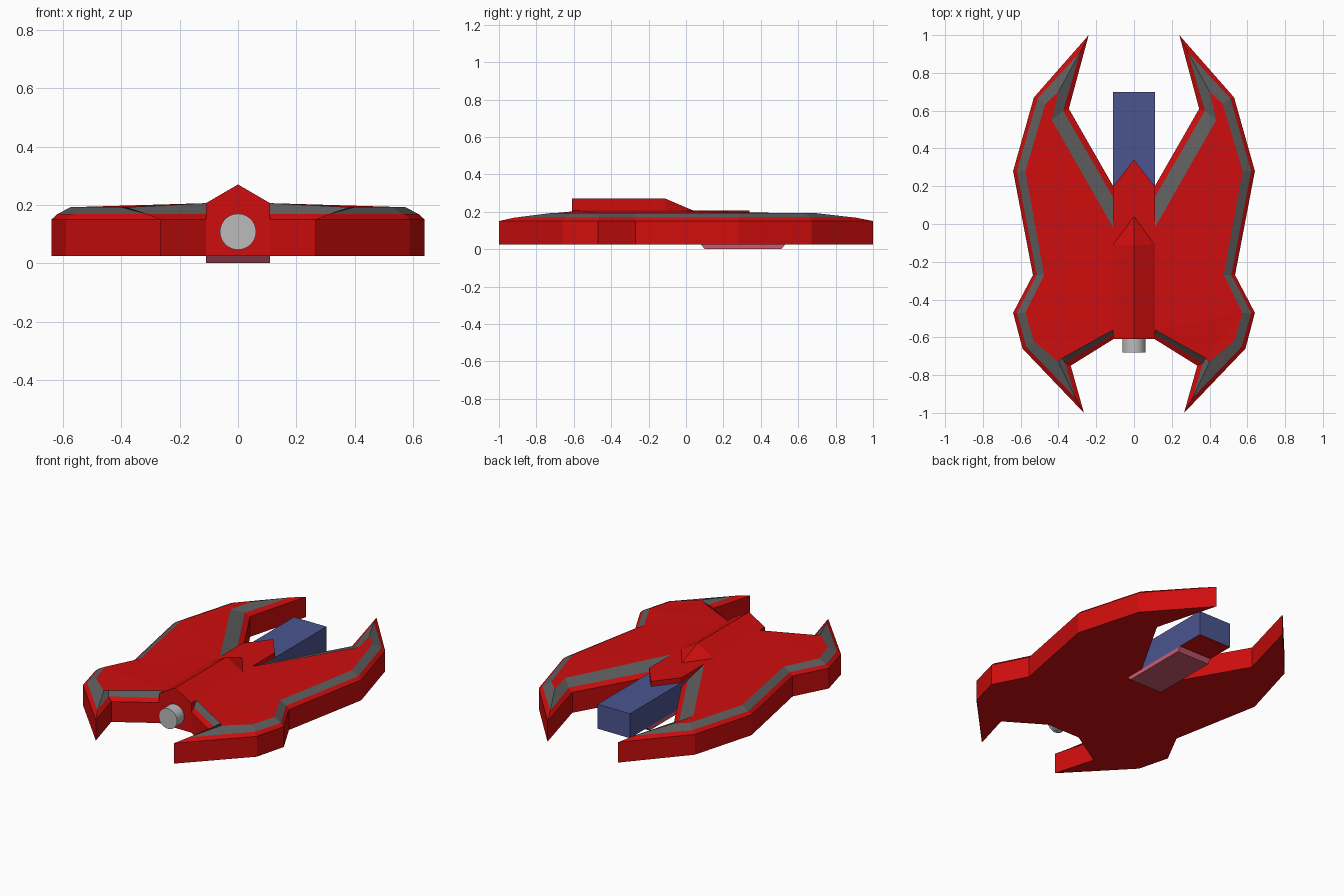
import bpy
import bmesh
from mathutils import Vector

default_cube = bpy.data.objects.get("Cube")
if default_cube:
    bpy.data.objects.remove(default_cube, do_unlink=True)


def make_material(name, red, green, blue):
    material = bpy.data.materials.new(name)
    material.use_nodes = True
    colour = (red, green, blue, 1)
    material.diffuse_color = colour
    shader = material.node_tree.nodes["Principled BSDF"]
    shader.inputs["Base Color"].default_value = colour
    shader.inputs["Roughness"].default_value = 0.6
    return material


RED = make_material("hull red", 0.62, 0.004, 0.004)
GREY = make_material("stripe grey", 0.11, 0.11, 0.11)
BLUE = make_material("pod blue", 0.07, 0.09, 0.28)
PINK = make_material("belly pink", 0.6, 0.105, 0.16)
SILVER = make_material("nozzle silver", 0.5, 0.5, 0.5)


def finish(name, bm, materials):
    """Turn a bmesh into a named object with outward normals."""
    bmesh.ops.recalc_face_normals(bm, faces=bm.faces[:])
    mesh = bpy.data.meshes.new(name)
    bm.to_mesh(mesh)
    bm.free()
    for material in materials:
        mesh.materials.append(material)
    obj = bpy.data.objects.new(name, mesh)
    bpy.context.collection.objects.link(obj)
    return obj


def ring_of(bm, points, heights):
    return [bm.verts.new((x, y, z)) for (x, y), z in zip(points, heights)]


def bridge(bm, lower, upper, closed=False, index=0):
    """Join two rings of equal length with quads."""
    count = len(lower)
    for i in range(count if closed else count - 1):
        j = (i + 1) % count
        face = bm.faces.new((lower[i], lower[j], upper[j], upper[i]))
        face.material_index = index


def prism(name, lower_points, upper_points, bottom, top, materials):
    bm = bmesh.new()
    count = len(lower_points)
    lower = ring_of(bm, lower_points, [bottom] * count)
    upper = ring_of(bm, upper_points, [top] * count)
    bridge(bm, lower, upper, closed=True)
    bm.faces.new(lower)
    bm.faces.new(upper)
    return finish(name, bm, materials)


def rectangle(half_width, front, back):
    return [(-half_width, front), (half_width, front),
            (half_width, back), (-half_width, back)]


# Shared dimensions
FLOOR, EDGE, DECK = 0.025, 0.15, 0.206
HALF = 0.11
NOSE = -0.61

# Wing: outline, outer stripe edge and inner stripe edge, from back to front
outline = [(HALF, .2), (.345, .61), (.24, 1), (.53, .67), (.64, .28),
           (.535, -.27), (.64, -.47), (.59, -.66), (.265, -1),
           (.335, -.75), (HALF, NOSE)]
stripe_outer = [(HALF, .14), (.375, .6), (.285, .91), (.51, .665), (.62, .28),
                (.515, -.27), (.62, -.47), (.57, -.65), (.31, -.92),
                (.365, -.735), (HALF, -.585)]
stripe_inner = [(HALF, -.02), (.435, .55), (.4, .7), (.47, .635), (.575, .28),
                (.475, -.27), (.575, -.47), (.53, -.62), (.4, -.73),
                (.38, -.71), (HALF, -.56)]

bm = bmesh.new()
count = len(outline)
base = ring_of(bm, outline, [FLOOR] * count)
rim = ring_of(bm, outline, [EDGE] * count)
outer = ring_of(bm, stripe_outer, [0.168] * count)
inner = ring_of(bm, stripe_inner, [DECK if x == HALF else 0.192 for x, y in stripe_inner])
bridge(bm, base, rim)
bridge(bm, rim, outer)
bridge(bm, outer, inner, index=1)
bm.faces.new(base)
deck = bm.faces.new(inner)
bm.faces.new([ring[0] for ring in (base, rim, outer, inner)]
             + [ring[-1] for ring in (inner, outer, rim, base)])
bmesh.ops.triangulate(bm, faces=[deck])
wings = finish("wings", bm, [RED, GREY])
wings.modifiers.new("Mirror", "MIRROR").use_mirror_merge = False

# Central hull with a pointed rear deck
hull_plan = [(-HALF, NOSE), (HALF, NOSE), (HALF, .2), (0, .34), (-HALF, .2)]
prism("central_hull", hull_plan, hull_plan, FLOOR, DECK, [RED])

# Gabled spine ending in a sloped point
bm = bmesh.new()
ridge_end, crest = -0.11, 0.27
section = [(-HALF, DECK), (0, crest), (HALF, DECK)]
front = [bm.verts.new((x, NOSE, z)) for x, z in section]
back = [bm.verts.new((x, ridge_end, z)) for x, z in section]
point = bm.verts.new((0, 0.04, DECK))
bridge(bm, front, back)
bm.faces.new(front)
bm.faces.new((back[0], back[1], point))
bm.faces.new((back[1], back[2], point))
bm.faces.new((front[0], front[2], back[2], point, back[0]))
finish("spine", bm, [RED])

# Rear pod, blue with a red underside
pod_plan = rectangle(HALF, 0.1, 0.7)
pod = prism("rear_pod", pod_plan, pod_plan, FLOOR, 0.175, [BLUE, RED])
for polygon in pod.data.polygons:
    polygon.material_index = int(polygon.normal.z < -0.5)

# Belly plate with sloped ends
prism("belly_plate", rectangle(HALF, 0.1, 0.51),
      rectangle(HALF, 0.08, 0.53), 0, FLOOR, [PINK])

# Round nozzle on the front
bpy.ops.mesh.primitive_cylinder_add(
    vertices=32, radius=0.062, depth=0.1,
    location=Vector((0, -0.63, 0.108)), rotation=(1.5708, 0, 0))
nozzle = bpy.context.object
nozzle.name = "front_nozzle"
nozzle.data.materials.append(SILVER)
bpy.ops.object.shade_smooth_by_angle()
